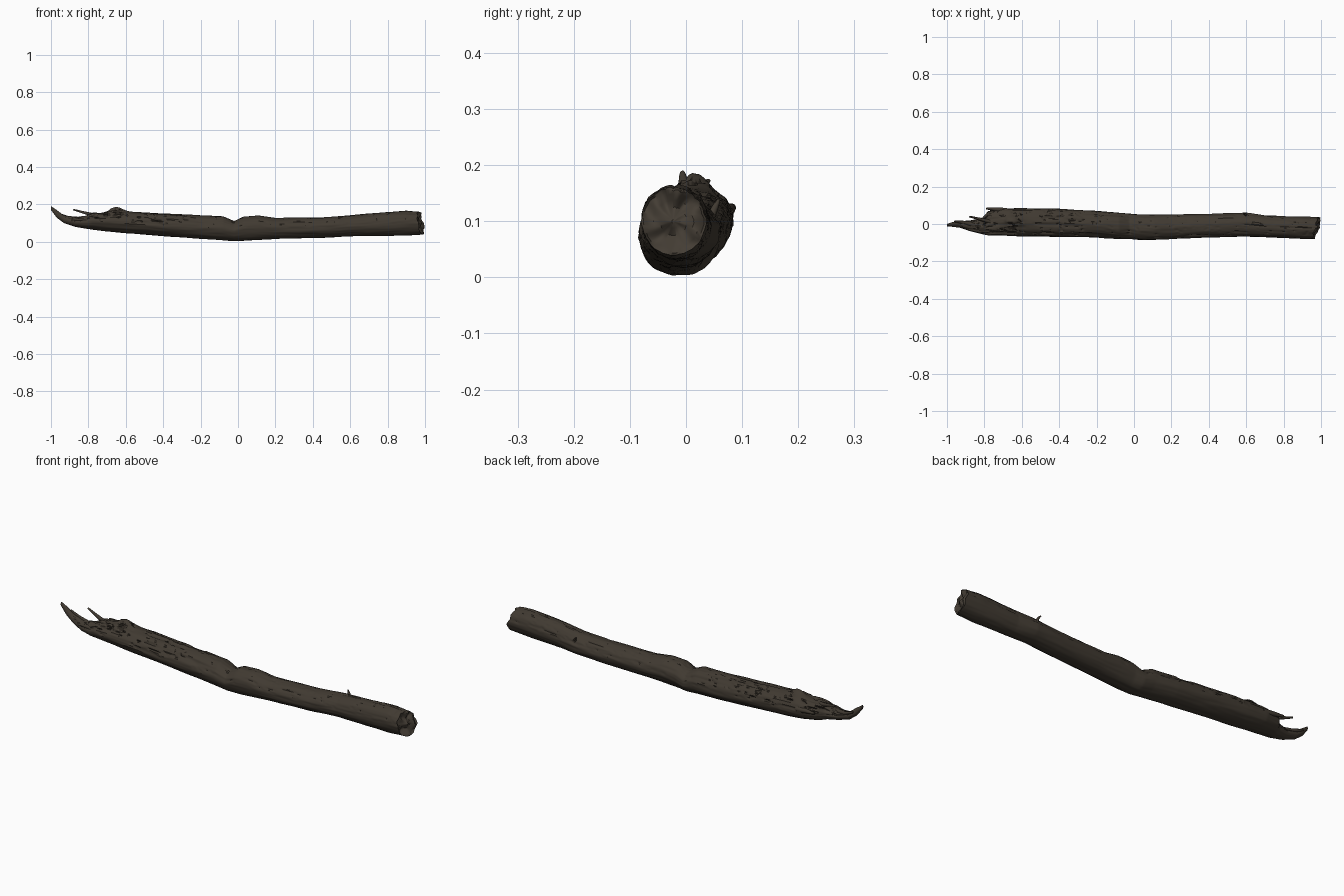
import bpy, bmesh, math
from mathutils import Vector, noise

cube = bpy.data.objects.get("Cube")
if cube:
    bpy.data.objects.remove(cube, do_unlink=True)


def material(name, color):
    mat = bpy.data.materials.new(name)
    mat.use_nodes = True
    mat.diffuse_color = (*color, 1)
    mat.node_tree.nodes["Principled BSDF"].inputs["Base Color"].default_value = (*color, 1)
    mat.node_tree.nodes["Principled BSDF"].inputs["Roughness"].default_value = 0.9
    return mat


bark = material("weathered bark", (0.052, 0.042, 0.031))
crack_wood = material("dark crack", (0.024, 0.019, 0.014))
end_wood = material("broken end wood", (0.058, 0.047, 0.035))

# Log outline in hundredths: x, top, bottom, front edge, back edge
STATIONS = [
    (-100, 19, 17, -1.2, 0), (-97, 17, 13, -1.5, 1), (-93, 14, 10, -2, 1.5),
    (-87, 13, 8, -4, 2), (-81, 14, 7, -5.5, 3.5), (-78, 15.5, 6.5, -6, 7),
    (-70, 16, 5.5, -6, 8.5), (-60, 16, 4.5, -6.5, 8.5), (-40, 15, 3, -7, 8),
    (-20, 14, 1.5, -7, 7), (-8, 13.5, 0.8, -8, 6), (-2, 11, 0.3, -8, 5.5),
    (3, 13.5, 0.5, -8.5, 5), (11, 14, 1, -8.5, 5), (20, 12.7, 1.5, -8, 5),
    (45, 13, 2, -7, 5.5), (60, 14, 3, -6.5, 6), (70, 15, 3.2, -7, 4.5),
    (90, 16.5, 3.5, -8, 4), (97.5, 16, 4, -8, 3.5),
]
SIDES, RINGS = 72, 280


def outline(x):
    """Interpolated top, bottom, front and back edges at x."""
    for a, b in zip(STATIONS, STATIONS[1:]):
        if x <= b[0]:
            break
    t = (x - a[0]) / (b[0] - a[0])
    return [(p + (q - p) * t) / 100 for p, q in zip(a[1:], b[1:])]


def ramp(value, low, high):
    return min(1, max(0, (value - low) / (high - low)))


def log_point(x, angle):
    """Surface point plus how deeply it is cracked."""
    top, bottom, front, back = outline(x * 100)
    u, w = math.cos(angle), math.sin(angle)
    tip = ramp(x, -1, -0.85)
    # Long grain, lumps and fine bark
    scale = 1 + 0.05 * noise.noise((x * 3, u * 2.5, w * 2.5))
    scale += 0.03 * noise.noise((x * 9, u * 7, w * 7))
    # Rotten top on the left half, with thin lengthwise fissures
    rot = ramp(w, -0.1, 0.5) * ramp(-x, -0.1, 0.5)
    line = abs(noise.noise((x * 5 + 8, u * 4, w * 4)))
    crack = (1 - ramp(line, 0.015, 0.06)) * max(rot, 0.35 * ramp(w, -0.1, 0.4)) * tip
    scale -= 0.16 * crack
    ledge = noise.noise((x * 6, u * 3 + 4, w * 3))
    scale -= 0.10 * rot * ramp(ledge, 0.08, 0.14) * tip
    y = (front + back) / 2 + (back - front) / 2 * u * scale
    z = (top + bottom) / 2 + (top - bottom) / 2 * w * scale
    # Raised flake of wood near the broken end
    z += 0.025 * max(0, w) * math.exp(-((x + 0.65) / 0.045) ** 2 - ((y - 0.015) / 0.035) ** 2)
    # Slanted, ragged right end
    slant = 0.25 * (y + 0.025) - 0.15 * (z - 0.1)
    slant += 0.012 * noise.noise((y * 30, z * 30, 2))
    x += slant * ramp(x, 0.9, 0.975)
    return Vector((min(1, x), y, max(0, z))), crack


# Log shell
bm = bmesh.new()
rings, depth = [], {}
for i in range(RINGS):
    x = -1 + 1.975 * i / (RINGS - 1)
    ring = []
    for j in range(SIDES):
        co, crack = log_point(x, math.tau * j / SIDES)
        v = bm.verts.new(co)
        depth[v] = crack
        ring.append(v)
    rings.append(ring)


def bridge(a, b, index=None):
    for j in range(SIDES):
        k = (j + 1) % SIDES
        quad = (a[j], a[k], b[k], b[j])
        face = bm.faces.new(quad)
        face.smooth = True
        if index is None:
            index_here = int(sum(depth[v] for v in quad) > 1.8)
        else:
            index_here = index
        face.material_index = index_here


for a, b in zip(rings, rings[1:]):
    bridge(a, b)

# Rough broken face closing the right end
rim = rings[-1]
center = sum((v.co for v in rim), Vector()) / SIDES
previous = rim
for inset in (0.93, 0.8, 0.62, 0.42, 0.2, 0.05):
    inner = []
    for v in rim:
        co = center.lerp(v.co, inset)
        co.x += 0.022 * noise.noise((co.y * 35, co.z * 35, 5)) - 0.006
        co.x = min(1, co.x)
        inner.append(bm.verts.new(co))
    bridge(previous, inner, 2)
    previous = inner
bm.faces.new(previous).material_index = 2
bm.faces.new(rings[0][::-1]).material_index = 2
bmesh.ops.recalc_face_normals(bm, faces=bm.faces)

mesh = bpy.data.meshes.new("log")
bm.to_mesh(mesh)
bm.free()
for mat in (bark, crack_wood, end_wood):
    mesh.materials.append(mat)
log = bpy.data.objects.new("log", mesh)
bpy.context.collection.objects.link(log)
bpy.context.view_layer.objects.active = log
log.select_set(True)
bpy.ops.object.shade_smooth_by_angle(angle=math.radians(45))


def splinter(name, points, thickness):
    """Tapered sliver of wood along a path."""
    curve = bpy.data.curves.new(name, "CURVE")
    curve.dimensions = "3D"
    curve.bevel_depth = thickness
    curve.bevel_resolution = 1
    curve.use_fill_caps = True
    spline = curve.splines.new("POLY")
    spline.points.add(len(points) - 1)
    for i, (point, co) in enumerate(zip(spline.points, points)):
        point.co = (*co, 1)
        point.radius = 1 - 0.65 * i / (len(points) - 1)
    curve.materials.append(bark)
    bpy.context.collection.objects.link(bpy.data.objects.new(name, curve))


# Slivers at the broken end, and a twig stub
splinter("top_splinter", [(-0.76, 0.01, 0.14), (-0.82, 0.025, 0.155), (-0.88, 0.04, 0.172)], 0.012)
splinter("back_splinter", [(-0.68, 0.07, 0.115), (-0.74, 0.078, 0.122), (-0.79, 0.084, 0.125)], 0.016)
splinter("tongue_splinter", [(-0.84, -0.01, 0.12), (-0.91, 0.008, 0.13), (-0.96, 0.014, 0.15)], 0.014)
splinter("front_splinter", [(-0.76, -0.04, 0.11), (-0.83, -0.038, 0.12), (-0.89, -0.03, 0.115)], 0.014)
splinter("twig_stub", [(0.6, 0.04, 0.1), (0.595, 0.052, 0.125), (0.585, 0.058, 0.138)], 0.009)
